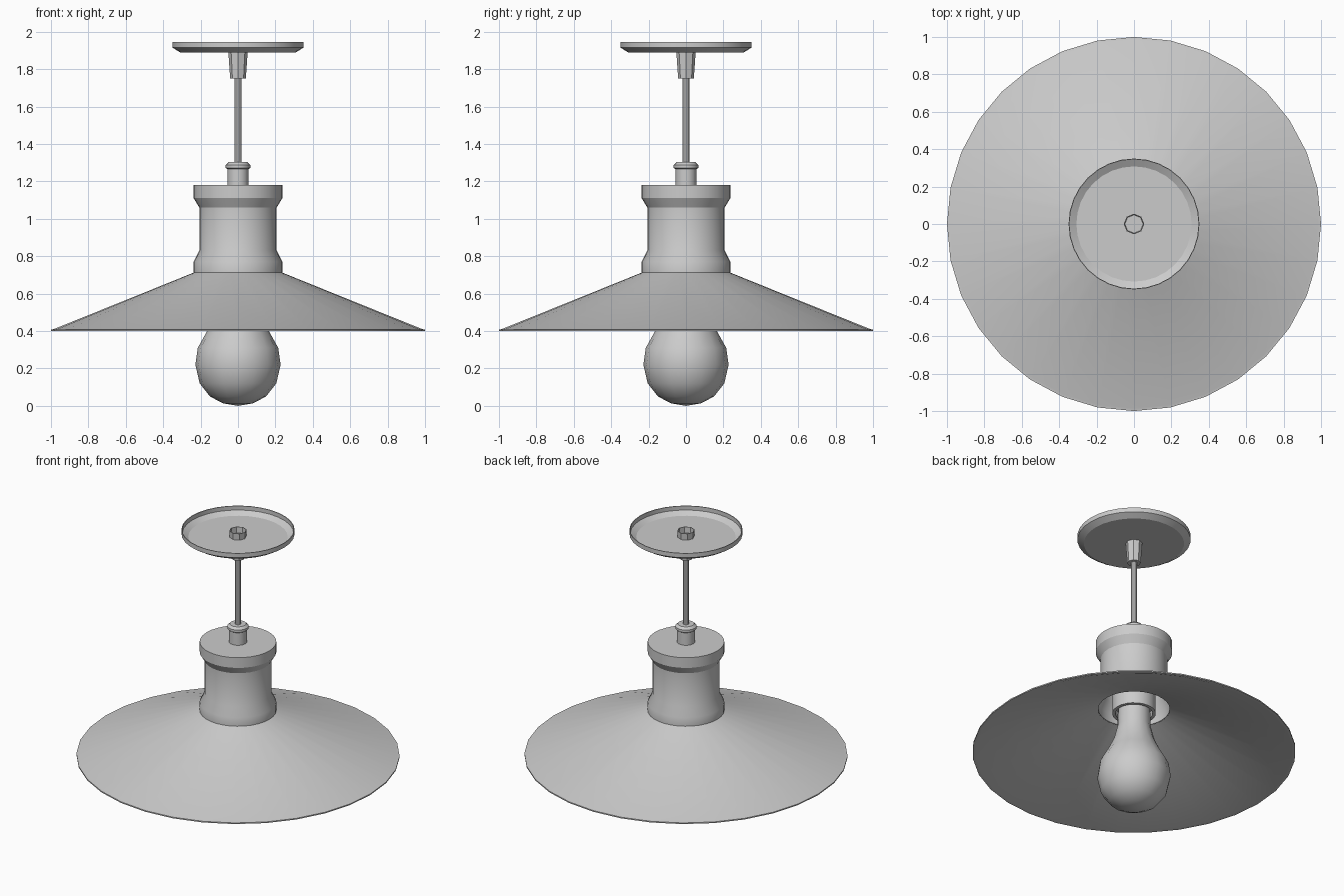
import bpy, bmesh, math

cube = bpy.data.objects.get("Cube")
if cube:
    bpy.data.objects.remove(cube, do_unlink=True)

# Single painted grey finish
grey = bpy.data.materials.new("light_grey")
grey.use_nodes = True
colour = (0.6, 0.6, 0.6, 1)
grey.diffuse_color = colour
grey.node_tree.nodes["Principled BSDF"].inputs["Base Color"].default_value = colour


def lathe(name, profile, sides, closed=False):
    """Turn a (radius, height) profile around the z axis."""
    bm = bmesh.new()
    verts = [bm.verts.new((r, 0, z)) for r, z in profile]
    pairs = list(zip(verts, verts[1:]))
    if closed:
        pairs.append((verts[-1], verts[0]))
    edges = [bm.edges.new(p) for p in pairs]
    bmesh.ops.spin(bm, geom=verts + edges, cent=(0, 0, 0), axis=(0, 0, 1),
                   angle=math.tau, steps=sides, use_duplicate=False)
    bmesh.ops.remove_doubles(bm, verts=bm.verts, dist=0.0005)
    bmesh.ops.recalc_face_normals(bm, faces=bm.faces)
    mesh = bpy.data.meshes.new(name)
    bm.to_mesh(mesh)
    bm.free()
    mesh.materials.append(grey)
    obj = bpy.data.objects.new(name, mesh)
    bpy.context.collection.objects.link(obj)
    bpy.ops.object.select_all(action='DESELECT')
    obj.select_set(True)
    bpy.context.view_layer.objects.active = obj
    bpy.ops.object.shade_smooth_by_angle(angle=math.radians(30))
    return obj


# Ceiling tray, open at the top
lathe("ceiling_canopy", [(0, 1.89), (0.31, 1.89), (0.35, 1.915), (0.35, 1.945),
                         (0.345, 1.945), (0.345, 1.917), (0.308, 1.895), (0, 1.895)], 32)

# Tapered sleeve passing through the tray, hollow at the top
lathe("cord_sleeve", [(0, 1.75), (0.042, 1.75), (0.055, 1.94),
                      (0.051, 1.94), (0.049, 1.9), (0, 1.9)], 8)

lathe("hanging_rod", [(0, 1.28), (0.02, 1.28), (0.02, 1.77), (0, 1.77)], 10)

# Fitting with a bevelled collar
lathe("rod_fitting", [(0, 1.17), (0.056, 1.17), (0.056, 1.265), (0.066, 1.272),
                      (0.066, 1.288), (0.05, 1.303), (0, 1.303)], 16)

# Hollow housing, open at the bottom
lathe("lamp_housing", [(0, 1.18), (0.237, 1.18), (0.237, 1.11), (0.207, 1.06),
                       (0.207, 0.83), (0.237, 0.77), (0.237, 0.71),
                       (0.222, 0.71), (0.222, 0.77), (0.195, 0.83),
                       (0.195, 1.15), (0, 1.15)], 32)

# Wide conical shade with a thin lip
lathe("shade", [(0.237, 0.712), (0.985, 0.41), (1.0, 0.408), (1.0, 0.4),
                (0.98, 0.4), (0.222, 0.705)], 32, closed=True)

# Bulb holder and bulb
lathe("bulb_socket", [(0, 1.15), (0.135, 1.15), (0.135, 0.675),
                      (0.115, 0.675), (0.115, 0.72), (0, 0.72)], 24)
lathe("bulb", [(0, 0), (0.08, 0.013), (0.15, 0.05), (0.205, 0.12), (0.228, 0.22),
               (0.215, 0.31), (0.165, 0.4), (0.128, 0.48), (0.103, 0.58),
               (0.1, 0.72), (0, 0.72)], 16)
